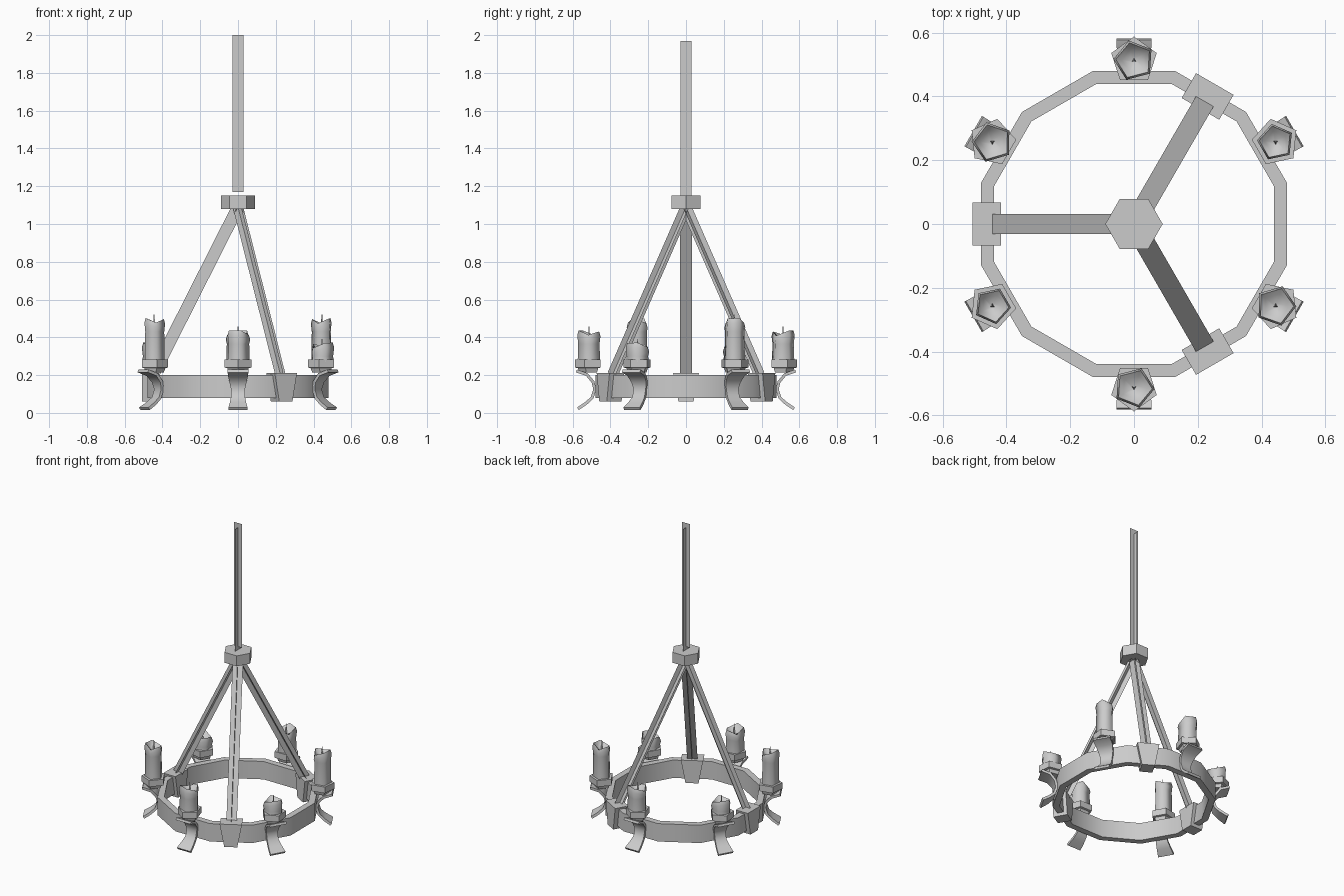
import bpy
import bmesh
from math import sin, cos, tau, radians
from mathutils import Vector, Matrix

cube = bpy.data.objects.get("Cube")
if cube:
    bpy.data.objects.remove(cube)

# One grey metal colour for everything
grey = bpy.data.materials.new("plain grey")
grey.use_nodes = True
COLOUR = (0.6, 0.6, 0.6, 1)
grey.diffuse_color = COLOUR
grey.node_tree.nodes["Principled BSDF"].inputs["Base Color"].default_value = COLOUR


def make(name, bm, angle=0, smooth=None, recalc=True):
    """Turn a bmesh into an object, rotated about the z axis."""
    if recalc:
        bmesh.ops.recalc_face_normals(bm, faces=bm.faces)
    bmesh.ops.transform(bm, matrix=Matrix.Rotation(angle, 4, 'Z'), verts=bm.verts)
    mesh = bpy.data.meshes.new(name)
    bm.to_mesh(mesh)
    bm.free()
    mesh.materials.append(grey)
    obj = bpy.data.objects.new(name, mesh)
    bpy.context.collection.objects.link(obj)
    if smooth:
        bpy.ops.object.select_all(action='DESELECT')
        obj.select_set(True)
        bpy.context.view_layer.objects.active = obj
        bpy.ops.object.shade_smooth_by_angle(angle=radians(smooth))
    return obj


def loft(bm, rings, caps=True, closed=False):
    """Skin a list of point rings."""
    loops = [[bm.verts.new(p) for p in ring] for ring in rings]
    pairs = list(zip(loops, loops[1:]))
    if closed:
        pairs.append((loops[-1], loops[0]))
    for a, b in pairs:
        n = len(a)
        for i in range(n):
            j = (i + 1) % n
            bm.faces.new((a[i], a[j], b[j], b[i]))
    if caps and not closed:
        bm.faces.new(loops[0])
        bm.faces.new(loops[-1])


def polygon(n, r, z, x=0, turn=0, jag=None):
    return [(x + r * cos(turn + tau * i / n), r * sin(turn + tau * i / n),
             z + (jag[i] if jag else 0)) for i in range(n)]


def crossed_strips(name, start, end, half, shift=0, angle=0):
    """Two flat strips crossing at right angles along a line in the xz plane."""
    bm = bmesh.new()
    a, b = Vector(start), Vector(end)
    along = (b - a).normalized()
    side = Vector((0, 1, 0))
    for across, slide in ((side, 0), (along.cross(side), shift)):
        off, move = across * half, along * slide
        bm.faces.new([bm.verts.new(p + move) for p in (a - off, a + off, b + off, b - off)])
    return make(name, bm, angle, recalc=False)


# Twelve-sided hoop
bm = bmesh.new()
loft(bm, [polygon(12, r, z, turn=tau / 24) for r, z in
          ((0.497, 0.08), (0.497, 0.2), (0.455, 0.2), (0.455, 0.08))], closed=True)
make("hoop", bm, smooth=35)

# Hub and hanging chain
bm = bmesh.new()
loft(bm, [polygon(6, 0.09, 1.08), polygon(6, 0.09, 1.15)])
make("hub", bm)
crossed_strips("hanging_chain", (0, 0, 1.14), (0, 0, 1.97), 0.03, shift=0.03)

# Sloping chains and their tapered clamps on the hoop
for k in range(3):
    angle = tau * (1 + 2 * k) / 6
    crossed_strips(f"sloping_chain_{k + 1}", (0.0, 0, 1.09), (0.45, 0, 0.2), 0.032, angle=angle)
    bm = bmesh.new()
    loft(bm, [[(0.417, -w, z), (0.507, -w, z), (0.507, w, z), (0.417, w, z)]
              for w, z in ((0.04, 0.06), (0.068, 0.212))])
    make(f"clamp_{k + 1}", bm, angle)

# Bent bracket path: radius, height, half width
ARM = ((0.58, 0.222, 0.055), (0.525, 0.203, 0.053), (0.493, 0.165, 0.045),
       (0.483, 0.125, 0.037), (0.497, 0.08, 0.037), (0.53, 0.05, 0.043),
       (0.572, 0.022, 0.05))
REACH = 0.513
JAG = (0.012, -0.012, 0.006, -0.016, 0.01)
HEIGHTS = (0.49, 0.425, 0.36, 0.49, 0.425, 0.36)

for k, top in enumerate(HEIGHTS):
    angle = tau * (1 + 2 * k) / 12

    # Bracket: a flat bar swept along the bent path
    bm = bmesh.new()
    rings = []
    for i, (r, z, w) in enumerate(ARM):
        p, q = ARM[max(i - 1, 0)], ARM[min(i + 1, len(ARM) - 1)]
        d = Vector((q[0] - p[0], q[1] - p[1])).normalized() * 0.008
        rings.append([(r - d.y, -w, z + d.x), (r - d.y, w, z + d.x),
                      (r + d.y, w, z - d.x), (r + d.y, -w, z - d.x)])
    loft(bm, rings)
    make(f"bracket_{k + 1}", bm, angle, smooth=40)

    # Five-sided cup
    bm = bmesh.new()
    loft(bm, [polygon(5, r, z, REACH) for r, z in
              ((0.052, 0.215), (0.06, 0.237), (0.075, 0.24), (0.075, 0.282))])
    make(f"candle_cup_{k + 1}", bm, angle)

    # Candle with an uneven, hollowed top
    bm = bmesh.new()
    turn = 0.25 * (k % 3)
    grow = 1.08 if top < 0.45 else 0.98
    loft(bm, [polygon(5, r * grow, z, REACH, turn, jag) for r, z, jag in
              ((0.058, 0.27, None), (0.055, top - 0.06, None),
               (0.06, top - 0.025, JAG), (0.053, top, JAG),
               (0.036, top - 0.02, None), (0.008, top - 0.035, None))])
    make(f"candle_{k + 1}", bm, angle, smooth=80)

    # Wick
    bm = bmesh.new()
    loft(bm, [polygon(3, 0.008, top - 0.04, REACH), polygon(3, 0.002, top + 0.032, REACH)])
    make(f"wick_{k + 1}", bm, angle)
